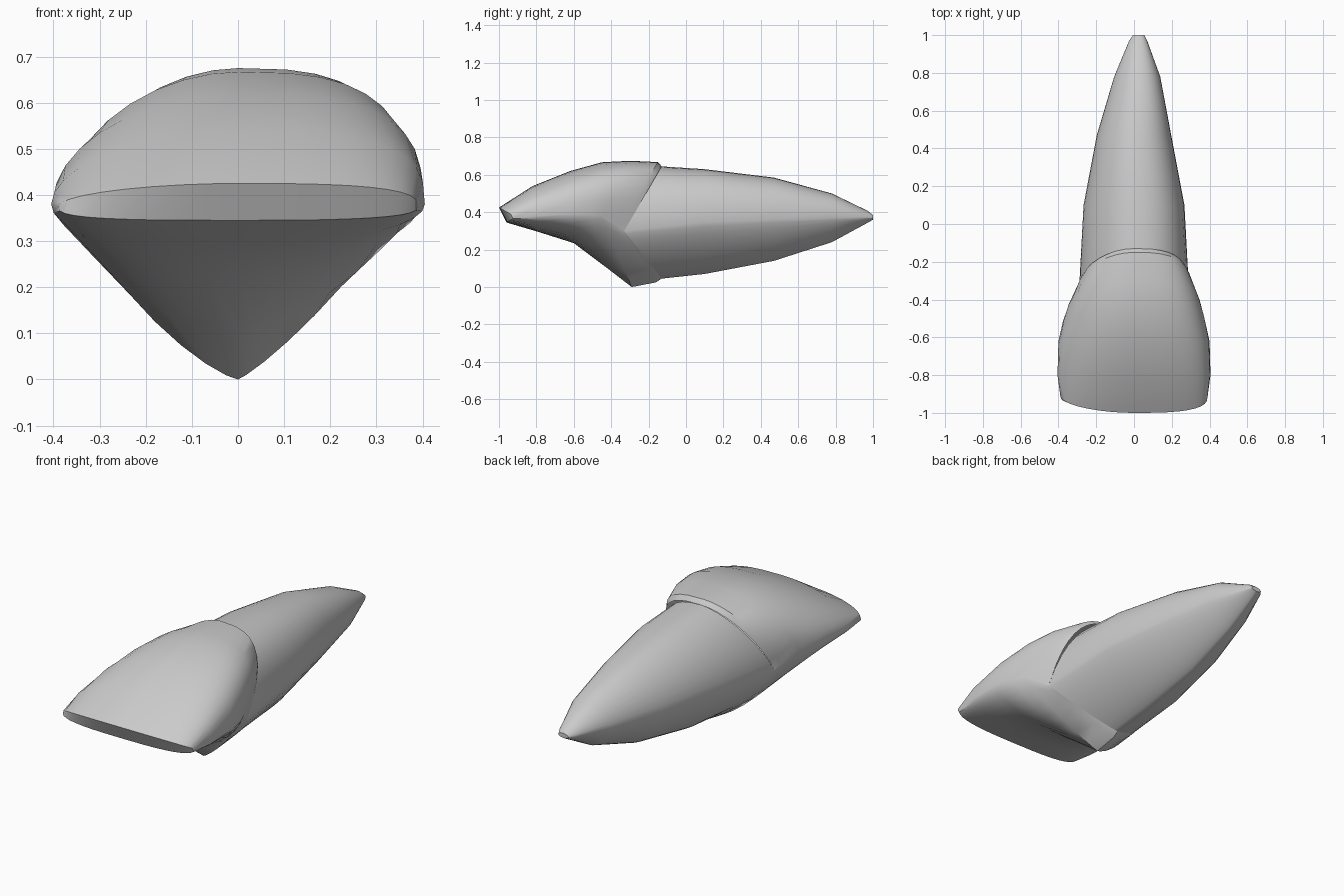
import bpy
import bmesh
from math import cos, sin, pi, radians, copysign

cube = bpy.data.objects.get("Cube")
if cube:
    bpy.data.objects.remove(cube, do_unlink=True)

# One plain grey enamel colour
grey = (0.6, 0.6, 0.6, 1)
enamel = bpy.data.materials.new("plain_grey")
enamel.use_nodes = True
enamel.diffuse_color = grey
enamel.node_tree.nodes["Principled BSDF"].inputs["Base Color"].default_value = grey

STEPS = 36


def section(width, y_top, y_side, y_bottom, z_top, z_side, z_bottom,
            fullness=1.25, x_mid=0.0):
    """Describe one cross-section: a rounded upper half over a tapered lower half."""
    return dict(width=width, y=(y_top, y_side, y_bottom),
                z=(z_top, z_side, z_bottom), fullness=fullness, x_mid=x_mid)


def ring_points(sec, left_power, right_power):
    """Walk around a cross-section, bending its sides forwards or back."""
    y_top, y_side, y_bottom = sec["y"]
    z_top, z_side, z_bottom = sec["z"]
    points = []
    for i in range(STEPS):
        c = cos(2 * pi * i / STEPS)
        s = sin(2 * pi * i / STEPS)
        upper = s >= 0
        # The lower half is a little fuller on the right
        power = sec["fullness"] * (0.94 if c > 0 else 1.06)
        if upper:
            power = left_power if c > 0 else right_power
        across = copysign(abs(c) ** (2 / power), c)
        rise = abs(s) ** (2 / power)
        z_end = z_top if upper else z_bottom
        y_end = y_top if upper else y_bottom
        points.append((sec["x_mid"] + sec["width"] * across,
                       y_side + (y_end - y_side) * rise,
                       z_side + (z_end - z_side) * rise))
    return points


def cap(bm, ring):
    """Close an end ring with strips joining its upper and lower halves."""
    half = STEPS // 2
    for i in range(half):
        corners = [ring[i], ring[i + 1], ring[-i - 1], ring[-i]]
        bm.faces.new(list(dict.fromkeys(corners)))


def loft(name, sections, powers, cap_index):
    bm = bmesh.new()
    rings = [[bm.verts.new(p) for p in ring_points(sec, *powers)]
             for sec in sections]
    for a, b in zip(rings, rings[1:]):
        for i in range(STEPS):
            j = (i + 1) % STEPS
            bm.faces.new((a[i], a[j], b[j], b[i]))
    cap(bm, rings[cap_index])
    bmesh.ops.recalc_face_normals(bm, faces=bm.faces)
    # Make sure the open shell faces outwards
    top = max(bm.faces, key=lambda f: f.calc_center_median().z)
    if top.normal.z < 0:
        bmesh.ops.reverse_faces(bm, faces=bm.faces)
    mesh = bpy.data.meshes.new(name)
    bm.to_mesh(mesh)
    bm.free()
    mesh.materials.append(enamel)
    obj = bpy.data.objects.new(name, mesh)
    bpy.context.collection.objects.link(obj)
    bpy.ops.object.select_all(action="DESELECT")
    obj.select_set(True)
    bpy.context.view_layer.objects.active = obj
    bpy.ops.object.shade_smooth_by_angle(angle=radians(32))


def root_section(width, y, z_top, z_side, z_bottom, x_mid):
    return section(width, y, y, y, z_top, z_side, z_bottom, 1.5, x_mid)


# V-shaped neck line shared by crown and root
neck = section(.29, -.13, -.33, -.13, .645, .30, .045, 1.35)

# Crown: thin biting edge, scooped underside, raised collar
crown = [
    section(.39, -1, -.91, -.96, .425, .375, .345, 3),
    section(.405, -.82, -.8, -.79, .54, .38, .295, 2.2),
    section(.4, -.62, -.62, -.6, .62, .39, .235, 2),
    section(.375, -.45, -.51, -.42, .667, .385, .1, 1.5),
    section(.352, -.3, -.45, -.29, .675, .38, 0),
    section(.305, -.15, -.36, -.16, .668, .32, .025, 1.3),
    neck,
]
loft("crown", crown, (2.9, 1.88), 0)

# Root: long taper to a blunt tip
root = [
    neck,
    root_section(.267, .1, .63, .347, .07, 0),
    root_section(.197, .47, .585, .362, .14, 0),
    root_section(.122, .78, .5, .37, .24, .017),
    root_section(.048, .97, .408, .37, .343, .022),
    root_section(.03, 1, .385, .37, .36, .025),
]
loft("root", root, (2.4, 1.75), -1)
